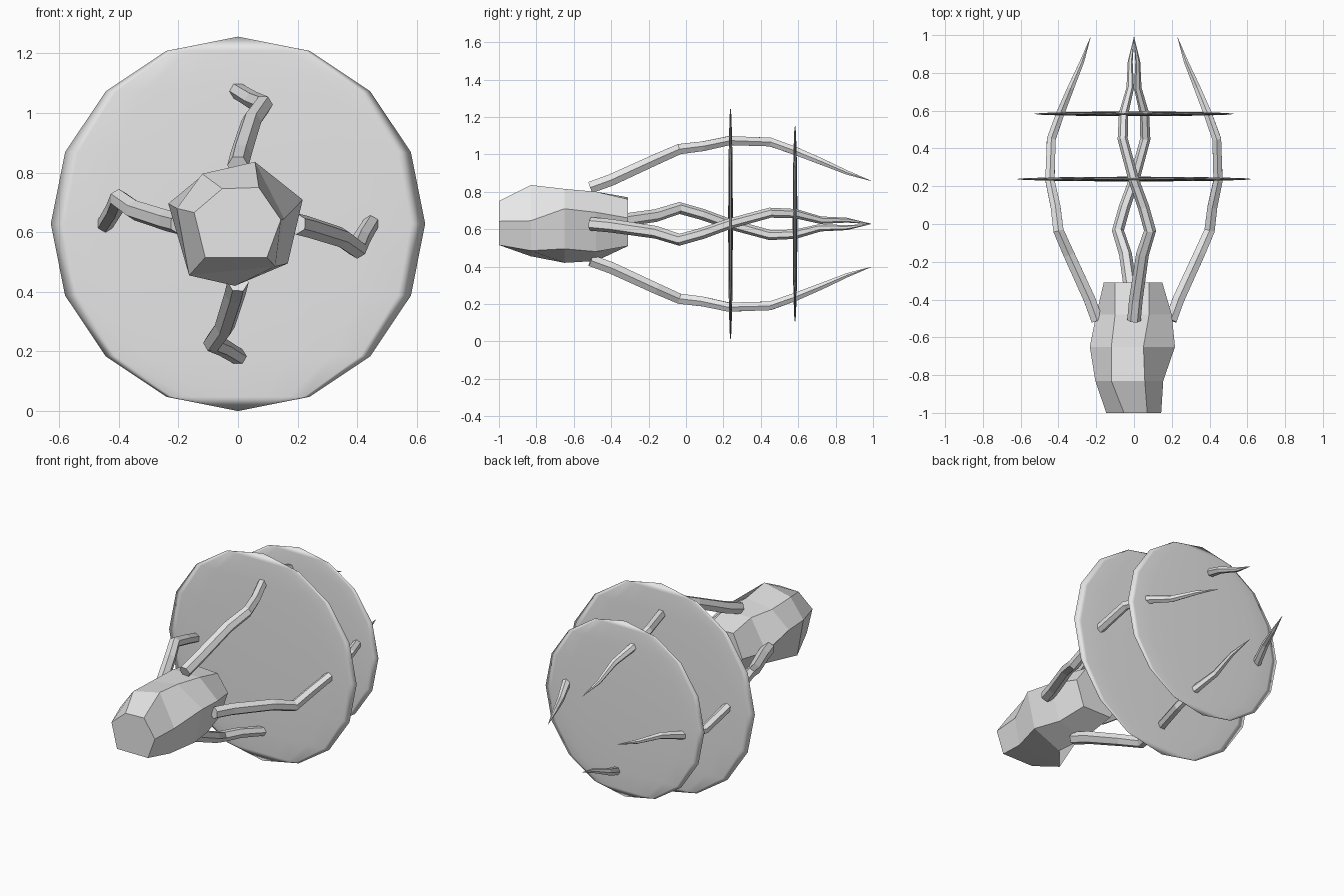
import bpy, bmesh, math
from mathutils import Vector, Matrix

if "Cube" in bpy.data.objects:
    bpy.data.objects.remove(bpy.data.objects["Cube"])

CZ = 0.628  # height of the long axis

grey = bpy.data.materials.new("plain grey")
grey.diffuse_color = (0.8, 0.8, 0.8, 1)
grey.use_nodes = True
grey.node_tree.nodes["Principled BSDF"].inputs["Base Color"].default_value = grey.diffuse_color


def loft(name, rings, smooth=False):
    """Skin a list of equal-length point rings and cap both ends."""
    bm = bmesh.new()
    vs = [[bm.verts.new(p) for p in r] for r in rings]
    n = len(vs[0])
    for a, b in zip(vs, vs[1:]):
        for i in range(n):
            j = (i + 1) % n
            bm.faces.new((a[i], a[j], b[j], b[i]))
    bm.faces.new(vs[0])
    bm.faces.new(vs[-1])
    bmesh.ops.recalc_face_normals(bm, faces=bm.faces)
    return finish(name, bm, smooth)


def finish(name, bm, smooth):
    me = bpy.data.meshes.new(name)
    for f in bm.faces:
        f.smooth = smooth
    bm.to_mesh(me)
    bm.free()
    me.materials.append(grey)
    ob = bpy.data.objects.new(name, me)
    bpy.context.collection.objects.link(ob)
    return ob


# Lumpy six-sided body: one irregular (x, z) outline per y station
sections = [
    (-1.00, [(-.053, .746), (.07, .75), (.144, .642), (.097, .515), (-.11, .515), (-.147, .666)]),
    (-0.83, [(-.12, .796), (.057, .836), (.155, .645), (.125, .485), (-.164, .455), (-.205, .68)]),
    (-0.65, [(-.12, .79), (.05, .815), (.217, .709), (.167, .495), (-.01, .42), (-.234, .696)]),
    (-0.48, [(-.1, .80), (.08, .80), (.20, .69), (.13, .48), (-.04, .43), (-.20, .62)]),
    (-0.31, [(-.1, .77), (.08, .76), (.15, .66), (.10, .51), (-.09, .51), (-.16, .63)]),
]
loft("body", [[(x, y, z) for x, z in pts] for y, pts in sections])

# Arm path: y, distance from axis, sideways wiggle, thickness
path = [(-.51, .195, 0, .036), (-.40, .235, .01, .036), (-.16, .345, .045, .034),
        (-.035, .40, .085, .032), (.09, .415, .05, .03), (.23, .445, 0, .028),
        (.45, .438, -.06, .027), (.585, .39, -.055, .025), (.72, .335, -.02, .02),
        (.86, .275, -.02, .013), (.99, .23, 0, .001)]
centres = [Vector((w, y, r)) for y, r, w, _ in path]
arm = []
for i, c in enumerate(centres):
    t = (centres[min(i + 1, len(path) - 1)] - centres[max(i - 1, 0)]).normalized()
    u = (Vector((1, 0, 0)) - t * t.x).normalized()
    v = t.cross(u)
    rad = path[i][3]
    arm.append([c + rad * (math.cos(k * math.pi / 3) * u + math.sin(k * math.pi / 3) * v)
                for k in range(6)])

# Four arms around the axis
for k, side in enumerate(("top", "right", "bottom", "left")):
    m = Matrix.Translation((0, 0, CZ)) @ Matrix.Rotation(k * math.pi / 2, 4, 'Y')
    loft(side + "_arm", [[m @ p for p in ring] for ring in arm])

# Two thin lens discs
for name, y, r in (("large_disc", .238, .628), ("small_disc", .583, .532)):
    bm = bmesh.new()
    bmesh.ops.create_uvsphere(bm, u_segments=16, v_segments=8, radius=1)
    bmesh.ops.transform(bm, verts=bm.verts, matrix=Matrix.Translation((0, y, CZ))
                        @ Matrix.Diagonal((r, .0125, r, 1)))
    finish(name, bm, True)
